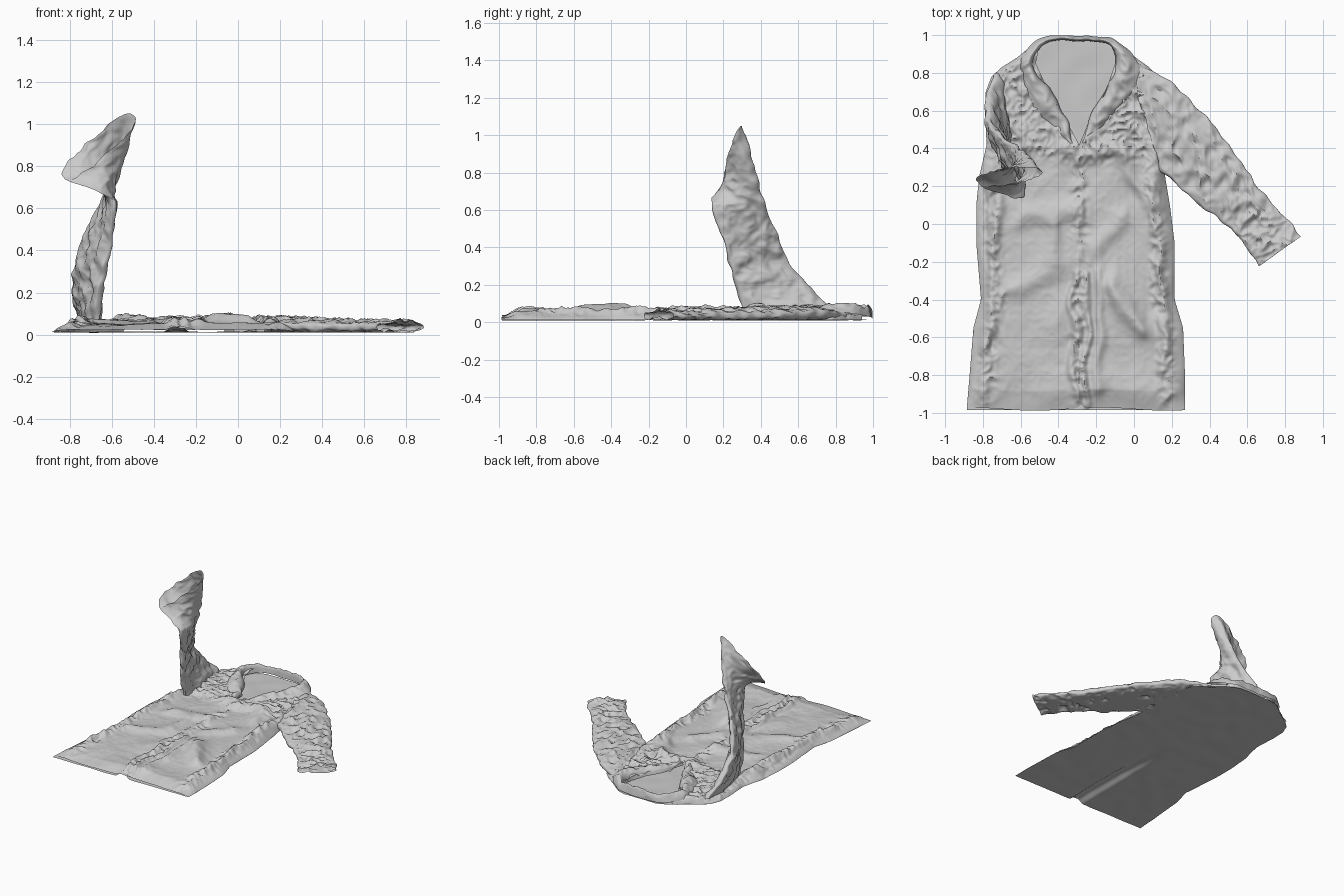
import bpy, math
from mathutils import Vector, noise


def grid(name, nu, nv, f, wrap=False):
    """Mesh from f(u, v); wrap closes the u direction."""
    cols = nu if wrap else nu + 1
    verts = [f(i / nu, j / nv) for j in range(nv + 1) for i in range(cols)]
    faces = []
    for j in range(nv):
        for i in range(nu):
            k = (i + 1) % cols
            faces.append((j * cols + i, j * cols + k, (j + 1) * cols + k, (j + 1) * cols + i))
    me = bpy.data.meshes.new(name)
    me.from_pydata(verts, [], faces)
    me.shade_smooth()
    me.set_sharp_from_angle(angle=math.radians(50))
    ob = bpy.data.objects.new(name, me)
    bpy.context.collection.objects.link(ob)
    return ob


def spline(pts, t):
    """Catmull-Rom through points, t in 0..1."""
    n = len(pts) - 1
    i = min(int(t * n), n - 1)
    f = t * n - i
    a, b, c, d = (Vector(pts[max(0, min(n, i + k))]) for k in (-1, 0, 1, 2))
    return 0.5 * (2 * b + (c - a) * f + (2 * a - 5 * b + 4 * c - d) * f * f
                  + (3 * b - a - 3 * c + d) * f ** 3)


def lerp_table(tab, y):
    """Linear lookup of (y, value, value) rows."""
    for p, q in zip(tab, tab[1:]):
        if y <= q[0]:
            t = max(0, (y - p[0]) / (q[0] - p[0]))
            return [p[k] + (q[k] - p[k]) * t for k in (1, 2)]
    return tab[-1][1:]


def crinkle(p, k):
    """Sharp crumpled-cloth creases, about -0.5..1."""
    a = 1 - 2.4 * abs(noise.noise(p * k))
    b = 1 - 2.4 * abs(noise.noise(p * k * 2.2 + Vector((7, 3, 1))))
    return 0.6 * a + 0.4 * b


def fold(x, y, s):
    """Gaussian ridge along a segment (x1, y1, x2, y2, height, width)."""
    x1, y1, x2, y2, h, w = s
    dx, dy = x2 - x1, y2 - y1
    t = max(0, min(1, ((x - x1) * dx + (y - y1) * dy) / (dx * dx + dy * dy)))
    d2 = (x - x1 - t * dx) ** 2 + (y - y1 - t * dy) ** 2
    return h * math.exp(-d2 / (w * w))


# Body outline: y, left x, right x
OUT = [(-0.98, -0.885, 0.27), (-0.8, -0.87, 0.27), (-0.55, -0.85, 0.26), (-0.4, -0.81, 0.215),
       (-0.1, -0.835, 0.215), (0.1, -0.835, 0.19), (0.25, -0.82, 0.165), (0.42, -0.78, 0.16),
       (0.6, -0.79, 0.16), (0.7, -0.785, 0.15), (0.78, -0.755, 0.13), (0.83, -0.7, 0.08),
       (0.88, -0.62, 0.01), (0.93, -0.56, -0.05), (0.97, -0.5, -0.1), (0.99, -0.44, -0.16)]
# Front opening: y, left edge x, right edge x
GAP = [(-0.98, -0.29, -0.29), (0.42, -0.29, -0.29), (0.55, -0.36, -0.235),
       (0.7, -0.45, -0.15), (0.85, -0.52, -0.1), (0.95, -0.5, -0.1)]
FOLDS = [(-0.19, -0.25, -0.19, -0.9, 0.022, 0.035), (-0.32, -0.25, -0.32, -0.98, 0.025, 0.02),
         (-0.26, -0.25, -0.26, -0.98, 0.025, 0.02), (-0.23, 0.38, -0.05, 0.38, 0.025, 0.04),
         (-0.05, 0.38, 0.08, 0.1, 0.02, 0.04), (-0.58, 0.04, -0.3, 0.07, 0.022, 0.05),
         (-0.2, -0.15, -0.08, 0.02, 0.025, 0.05), (-0.72, -0.38, -0.47, -0.27, 0.022, 0.06),
         (-0.72, 0.3, -0.78, -0.65, 0.025, 0.03), (0.12, 0.35, 0.17, -0.75, 0.025, 0.03),
         (-0.1, -0.32, 0.02, -0.53, 0.045, 0.06), (-0.3, 0.4, -0.5, 0.46, 0.025, 0.04),
         (-0.44, 0.0, -0.44, -0.2, 0.02, 0.04), (-0.8, 0.2, -0.77, -0.4, -0.015, 0.015)]


def front_z(x, y):
    l, r = lerp_table(OUT, y)
    s = abs((2 * x - l - r) / (r - l))
    # soft warp keeps the folds from looking ruled
    p = Vector((x, y, 0))
    wx = x + 0.04 * noise.noise(p * 6)
    wy = y + 0.05 * noise.noise(p * 5 + Vector((4, 4, 4)))
    z = 0.034 + sum(fold(wx, wy, f) for f in FOLDS) + 0.014 * noise.noise(p * 5)
    # crumpled yoke, side seams and front edge, smoother skirt
    rough = max(0, min(1, (y - 0.3) / 0.1)) * 0.85 + 0.12
    rough = max(rough, 0.9 * math.exp(-((s - 0.84) / 0.09) ** 2),
                0.8 * math.exp(-((x + 0.29) / 0.05) ** 2))
    z += 0.03 * rough * (crinkle(p, 10) - 0.15)
    hem = 0.3 + 0.7 * min(1, (y + 0.98) / 0.1)
    return 0.013 + max(0.004, min(z, 0.09)) * (1 - s ** 16) * hem


def front_panel(side):
    def f(u, v):
        y = -0.98 + v * 1.92
        edge, inner = lerp_table(OUT, y)[side], lerp_table(GAP, y)[side]
        x = edge + (inner - edge) * u
        return (x, y - 0.008 * math.sin(9 * x) * (1 - v) ** 8, front_z(x, y))
    return f


for side, label in ((0, "left"), (1, "right")):
    grid("coat_front_" + label, 80, 250, front_panel(side))


# Flat back panel with a raised centre vent
def back(u, v):
    y = -0.985 + v * 1.975
    l, r = lerp_table(OUT, y)
    x = l + (r - l) * u
    z = 0.012 + 0.004 * noise.noise(Vector((x, y, 2)) * 8)
    if y < 0:
        z += 0.026 * math.exp(-((x + 0.29) / 0.045) ** 4) * min(1, -y * 2)
    return (x, y, z)


grid("coat_back", 90, 110, back)


# Flattened sleeve tube between two edge curves
def sleeve(name, edge_a, edge_b, thick, amp):
    def f(u, v):
        a, b, t = spline(edge_a, v), spline(edge_b, v), spline(thick, v)
        ang = 2 * math.pi * u
        c, s = math.cos(ang), math.sin(ang)
        flat = math.copysign(abs(s) ** 0.6, s)
        p = (a + b) / 2 + (a - b) / 2 * c + t * flat
        n = t.normalized() * s
        q = p + n * amp * (crinkle(p, 10) - 0.15) + Vector((1, 1, 0)) * 0.012 * noise.noise(p * 14)
        q.z = max(q.z, 0.011)
        return q
    return grid(name, 90, 130, f, wrap=True)


# Sleeve lying on the floor
sleeve("flat_sleeve",
       [(-0.02, 0.87, 0.035), (0.18, 0.76, 0.045), (0.36, 0.59, 0.04), (0.53, 0.375, 0.035),
        (0.7, 0.15, 0.035), (0.8, 0.03, 0.035), (0.885, -0.065, 0.035)],
       [(0.13, 0.28, 0.035), (0.18, 0.25, 0.04), (0.34, 0.1, 0.035), (0.49, 0.0, 0.035),
        (0.55, -0.06, 0.035), (0.59, -0.13, 0.035), (0.66, -0.225, 0.035)],
       [(0, 0, 0.028), (0, 0, 0.03), (0, 0, 0.027), (0, 0, 0.023), (0, 0, 0.02),
        (0, 0, 0.02), (0, 0, 0.02)], 0.03)

# Sleeve standing up edge-on to the diagonal, twisting into a flared cuff
sleeve("raised_sleeve",
       [(-0.73, 0.8, 0.05), (-0.775, 0.67, 0.18), (-0.775, 0.55, 0.31), (-0.725, 0.49, 0.47),
        (-0.64, 0.425, 0.63), (-0.565, 0.365, 0.8), (-0.495, 0.285, 1.04)],
       [(-0.67, 0.31, 0.04), (-0.655, 0.275, 0.18), (-0.63, 0.235, 0.31), (-0.605, 0.19, 0.46),
        (-0.59, 0.14, 0.62), (-0.69, 0.155, 0.69), (-0.83, 0.22, 0.745)],
       [(0.03, 0.01, 0), (0.026, 0.01, 0), (0.022, 0.01, 0), (0.02, 0.008, 0), (0.02, 0.0, 0),
        (0.022, -0.025, -0.02), (0.032, -0.035, -0.035)], 0.016)


# Folded collar and lapels: neck edge and outer flap edge
NECK = [(-0.31, 0.43, 0.05), (-0.37, 0.58, 0.04), (-0.45, 0.72, 0.035), (-0.53, 0.85, 0.03),
        (-0.47, 0.95, 0.03), (-0.3, 0.965, 0.03), (-0.13, 0.95, 0.03), (-0.1, 0.85, 0.03),
        (-0.16, 0.7, 0.035), (-0.23, 0.58, 0.04), (-0.28, 0.43, 0.05)]
FLAP = [(-0.35, 0.42, 0.05), (-0.48, 0.55, 0.05), (-0.54, 0.68, 0.055), (-0.61, 0.83, 0.05),
        (-0.51, 0.975, 0.03), (-0.3, 0.995, 0.02), (-0.11, 0.98, 0.03), (0.01, 0.86, 0.05),
        (0.01, 0.73, 0.055), (-0.12, 0.57, 0.05), (-0.25, 0.42, 0.05)]


def collar(u, v):
    a, b = spline(NECK, v), spline(FLAP, v)
    p = a.lerp(b, u)
    p += Vector((1, 1, 0)) * 0.02 * noise.noise(p * 9)
    p.y = min(p.y, 0.998)
    p.z += 0.07 * math.sin(math.pi * u ** 0.6) ** 0.8 * min(1, 0.4 + 2 * v, 2.4 - 2 * v) * 0.8
    p.z += 0.02 * (crinkle(p, 9) - 0.2) * math.sin(math.pi * u)
    return p


grid("collar", 22, 150, collar)
